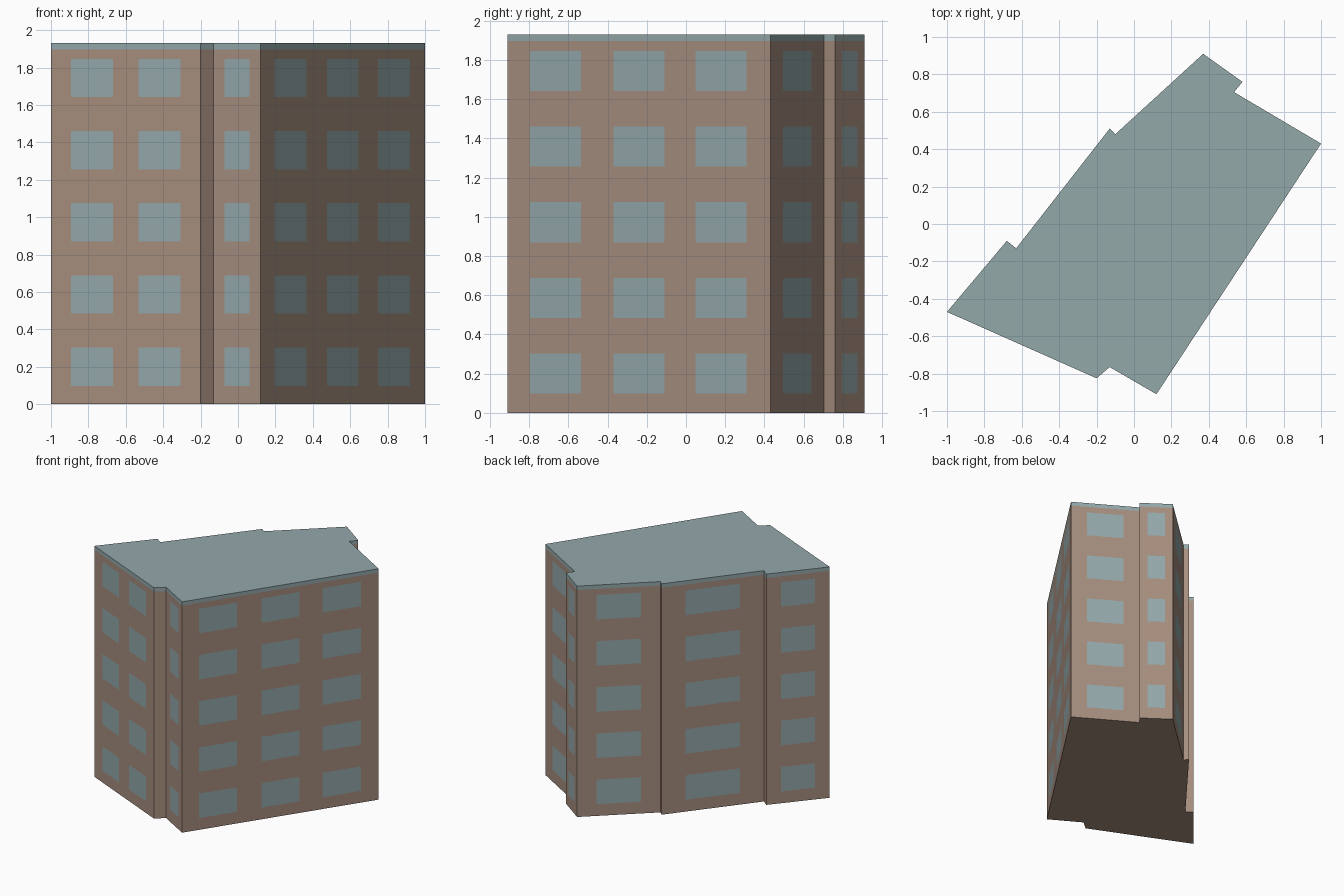
import bpy, bmesh
from mathutils import Vector

cube = bpy.data.objects.get("Cube")
if cube:
    bpy.data.objects.remove(cube, do_unlink=True)


def make_material(name, rgb):
    mat = bpy.data.materials.new(name)
    mat.use_nodes = True
    mat.diffuse_color = (*rgb, 1)
    mat.node_tree.nodes["Principled BSDF"].inputs["Base Color"].default_value = (*rgb, 1)
    return mat


WALL, PALE = 0, 1
materials = [make_material("brown_wall", (0.38, 0.27, 0.21)),
             make_material("pale_blue_grey", (0.296, 0.392, 0.402))]

# Footprint corners, counter-clockwise, with the number of window columns on the wall that follows
corners = [(-1, -0.47, 2), (-0.2, -0.825, 0), (-0.13, -0.765, 1), (0.12, -0.91, 3),
           (1, 0.43, 1), (0.535, 0.705, 0), (0.58, 0.76, 1), (0.37, 0.91, 1),
           (-0.1, 0.48, 0), (-0.13, 0.51, 1), (-0.63, -0.13, 0), (-0.68, -0.09, 1)]

# Window edges along a wall, as fractions of its length
columns = {0: [], 1: [0.235, 0.765], 2: [0.135, 0.415, 0.585, 0.865],
           3: [0.085, 0.28, 0.403, 0.597, 0.715, 0.91]}

# Floor heights: sill and head of each storey, then the roof band
FLOORS, STOREY, SILL, HEAD = 5, 0.386, 0.098, 0.303
BAND, TOP = 1.897, 1.93
levels = [0]
for floor in range(FLOORS):
    levels += [floor * STOREY + SILL, floor * STOREY + HEAD]
levels += [BAND, TOP]

bm = bmesh.new()


def add_face(points, material):
    face = bm.faces.new([bm.verts.new(p) for p in points])
    face.material_index = material


# Walls, each divided so that every window is its own face
for i, (x, y, count) in enumerate(corners):
    start = Vector((x, y, 0))
    end = Vector((*corners[(i + 1) % len(corners)][:2], 0))
    stops = [start.lerp(end, t) for t in [0] + columns[count] + [1]]
    for c, (a, b) in enumerate(zip(stops, stops[1:])):
        for r, (low, high) in enumerate(zip(levels, levels[1:])):
            window = c % 2 == 1 and r % 2 == 1
            band = low == BAND
            lo, hi = Vector((0, 0, low)), Vector((0, 0, high))
            add_face([a + lo, b + lo, b + hi, a + hi], PALE if window or band else WALL)

# Roof and underside
add_face([(x, y, TOP) for x, y, n in corners], PALE)
add_face([(x, y, 0) for x, y, n in reversed(corners)], WALL)
bmesh.ops.remove_doubles(bm, verts=bm.verts, dist=0.0005)

mesh = bpy.data.meshes.new("apartment_block")
bm.to_mesh(mesh)
bm.free()
for mat in materials:
    mesh.materials.append(mat)
block = bpy.data.objects.new("apartment_block", mesh)
bpy.context.collection.objects.link(block)
